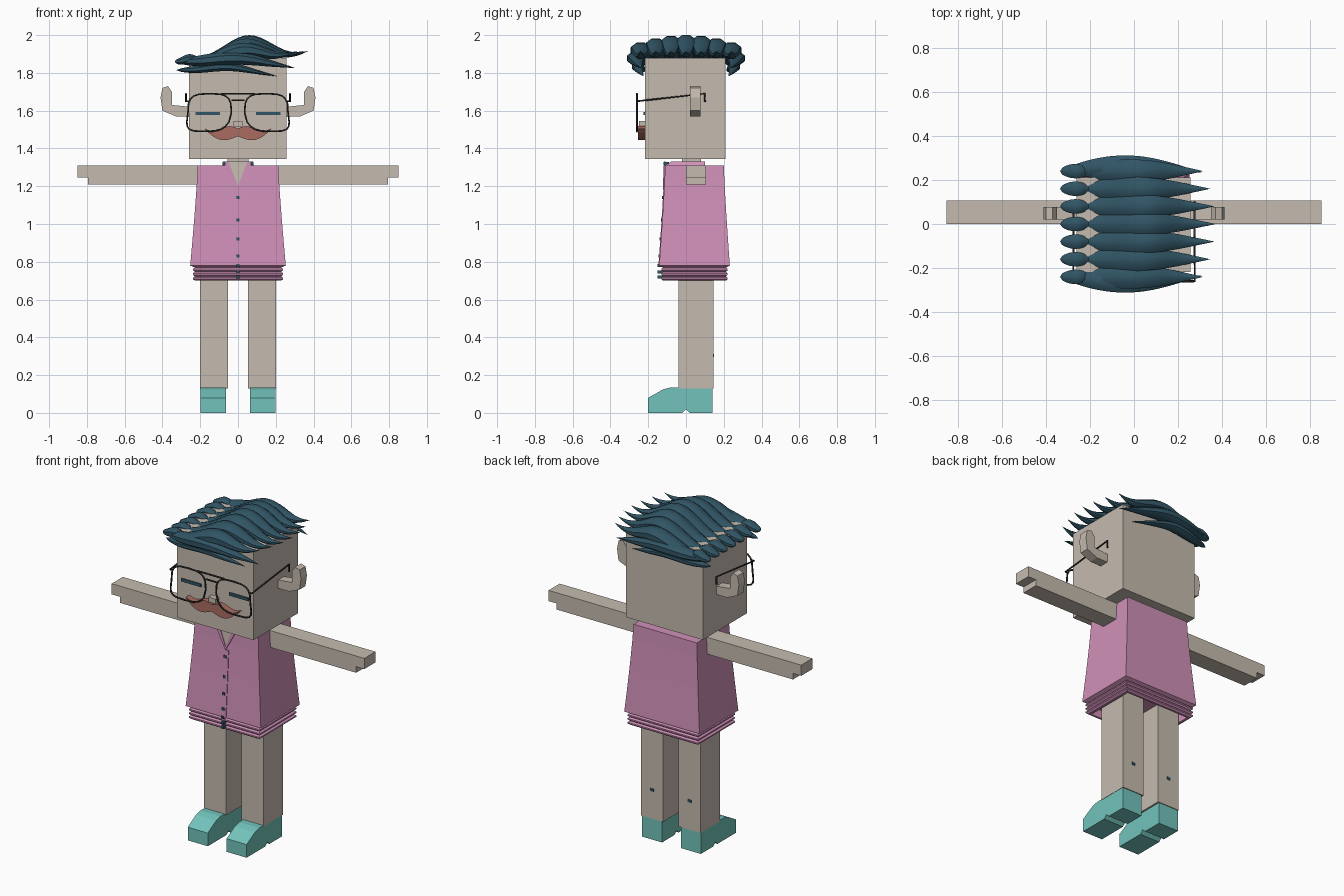
import bpy, bmesh, math
from math import sin, cos, pi

if "Cube" in bpy.data.objects:
    bpy.data.objects.remove(bpy.data.objects["Cube"], do_unlink=True)


def material(name, *rgb):
    made = bpy.data.materials.new(name)
    made.use_nodes = True
    made.diffuse_color = (*rgb, 1)
    made.node_tree.nodes["Principled BSDF"].inputs["Base Color"].default_value = (*rgb, 1)
    return made


SKIN = material("skin beige", 0.56, 0.5, 0.43)
PINK = material("shirt pink", 0.63, 0.28, 0.48)
TEAL = material("shoe teal", 0.17, 0.55, 0.5)
NAVY = material("hair blue", 0.03, 0.09, 0.13)
RUST = material("moustache red", 0.4, 0.15, 0.12)
DARK = material("frame grey", 0.03, 0.03, 0.03)


def loft(name, rings, mat, smooth=False):
    """Skin a stack of equal-length rings and cap both ends."""
    bm = bmesh.new()
    loops = [[bm.verts.new(point) for point in ring] for ring in rings]
    for lower, upper in zip(loops, loops[1:]):
        for i in range(len(lower)):
            bm.faces.new((lower[i - 1], lower[i], upper[i], upper[i - 1]))
    bm.faces.new(loops[0])
    bm.faces.new(loops[-1])
    bmesh.ops.recalc_face_normals(bm, faces=bm.faces)
    mesh = bpy.data.meshes.new(name)
    bm.to_mesh(mesh)
    bm.free()
    mesh.materials.append(mat)
    part = bpy.data.objects.new(name, mesh)
    bpy.context.collection.objects.link(part)
    if smooth:
        bpy.ops.object.select_all(action="DESELECT")
        part.select_set(True)
        bpy.context.view_layer.objects.active = part
        bpy.ops.object.shade_smooth_by_angle(angle=math.radians(40))


def rect(z, left, right, front, back):
    return [(left, front, z), (right, front, z), (right, back, z), (left, back, z)]


def box(name, xs, ys, zs, mat):
    loft(name, [rect(z, *xs, *ys) for z in zs], mat)


def front_prism(name, outline, front, back, mat):
    """Extrude an x-z outline along y."""
    loft(name, [[(x, y, z) for x, z in outline] for y in (front, back)], mat)


def tube(name, points, mat, cyclic=False):
    curve = bpy.data.curves.new(name, "CURVE")
    curve.dimensions = "3D"
    curve.bevel_depth = 0.005
    curve.bevel_resolution = 1
    curve.use_fill_caps = True
    spline = curve.splines.new("POLY")
    spline.points.add(len(points) - 1)
    for point, position in zip(spline.points, points):
        point.co = (*position, 1)
    spline.use_cyclic_u = cyclic
    curve.materials.append(mat)
    bpy.context.collection.objects.link(bpy.data.objects.new(name, curve))


def lock(name, start, end, y, base, crest, curl, width, bulge=0):
    """Arched hair spindle running along x, with a thinner tail that curls."""
    steps, sides = 20, 8
    rings = []
    for i in range(steps + 1):
        t = i / steps
        arch = max(sin(pi * t), 0.001)
        half = width * arch ** 0.5 * (1 - 0.8 * t ** 3)
        middle = base + crest * arch ** 3 + curl * t ** 4
        ring = []
        for k in range(sides):
            angle = 2 * pi * (k + 0.5) / sides
            ring.append((start + (end - start) * t, y + bulge * arch + half * cos(angle),
                         middle + 0.75 * half * sin(angle)))
        rings.append(ring)
    loft(name, rings, NAVY, True)


# Head, neck and nose
FACE = -0.217
box("head", (-0.26, 0.256), (FACE, 0.21), (1.345, 1.88), SKIN)
box("neck", (-0.055, 0.055), (-0.02, 0.08), (1.29, 1.36), SKIN)
box("nose", (-0.025, 0.025), (-0.25, FACE), (1.515, 1.545), SKIN)

# Shirt flaring down to a ribbed, hollow hem
SHOULDER, WAIST, HEM = 1.31, 0.78, 0.7


def flare(z):
    drop = (SHOULDER - z) / (SHOULDER - WAIST)
    return 0.04 * min(max(drop, 0), 1) ** 1.2


def shirt_front(z):
    return -0.11 - 0.8 * flare(z)


def shirt_ring(z, grow):
    side, depth = 0.213 + grow, 0.8 * grow
    return rect(z, -side, side, -0.11 - depth, 0.2 + depth)


def spread(top, bottom, count):
    return [top + (bottom - top) * i / count for i in range(count + 1)]


rings = [shirt_ring(z, flare(z)) for z in spread(SHOULDER, WAIST, 6)]
for i, z in enumerate(spread(WAIST - 0.01, HEM, 9)):
    rings.append(shirt_ring(z, 0.015 if i % 3 == 0 else 0.026))
rings += [shirt_ring(z, 0) for z in (HEM, HEM + 0.05)]
loft("shirt", rings, PINK)


def plate(name, outline, lift, mat):
    """Thin plate following the shirt front."""
    loft(name, [[(x, shirt_front(z) + d, z) for x, z in outline] for d in (-lift, 0.001)], mat)


# Collar, neck opening, placket and buttons
COLLAR = 1.33
loft("collar", [rect(SHOULDER, -0.085, 0.085, -0.109, 0.1),
                rect(COLLAR, -0.075, 0.075, -0.08, 0.1)], PINK)
plate("neck_opening", [(-0.055, COLLAR), (0, 1.19), (0.055, COLLAR)], 0.003, SKIN)
loft("placket", [rect(z, -0.004, 0.02, shirt_front(z) - 0.004, shirt_front(z))
                 for z in spread(1.18, WAIST, 4)], PINK)


def button(x, z):
    size, y = 0.008, shirt_front(z)
    box("button", (x - size, x + size), (y - size, y + 0.02), (z - size, z + size), NAVY)


for z in (1.14, 1.02, 0.92, 0.83, 0.78, 0.745, 0.72):
    button(0, z)

# Paired parts: limbs, shoes, ears, eyelids, lapels and glasses
SHOE = [(-0.2, 0), (-0.2, 0.08), (-0.12, 0.125), (-0.08, 0.135), (0.14, 0.135),
        (0.14, 0), (0.02, 0), (0, 0.02), (-0.02, 0)]
EAR = [(0.25, 1.62), (0.35, 1.63), (0.35, 1.7), (0.37, 1.73), (0.4, 1.72),
       (0.41, 1.67), (0.4, 1.6), (0.33, 1.57), (0.25, 1.57)]
GLASS, TEMPLE = -0.26, 0.275


def squared(value):
    """Flatten a sine or cosine towards a rounded square."""
    return math.copysign(abs(value) ** 0.6, value)


for s, side in ((-1, "right_"), (1, "left_")):
    def span(inner, outer):
        return s * inner, s * outer

    arm_depth = (0, 0.107)
    box(side + "arm", span(0.19, 0.795), arm_depth, (1.208, SHOULDER), SKIN)
    box(side + "hand", span(0.79, 0.85), arm_depth, (1.245, SHOULDER), SKIN)
    box(side + "leg", span(0.052, 0.2), (-0.04, 0.145), (0.13, 0.76), SKIN)
    box(side + "calf_mark", span(0.115, 0.137), (0.14, 0.149), (0.297, 0.313), NAVY)
    loft(side + "shoe", [[(x, y, z) for y, z in SHOE] for x in span(0.063, 0.198)], TEAL)
    front_prism(side + "ear", [(s * x, z) for x, z in EAR], 0.02, 0.077, SKIN)
    box(side + "eyelid", span(0.095, 0.225), (FACE - 0.007, FACE), (1.576, 1.594), NAVY)
    plate(side + "lapel", [(s * 0.05, COLLAR), (0, 1.2), (0, 1.18), (s * 0.08, COLLAR)], 0.007, PINK)
    button(s * 0.075, 1.32)

    rim = []
    for i in range(20):
        across, up = cos(pi * i / 10), sin(pi * i / 10)
        rim.append((s * (0.15 + 0.115 * squared(across) - 0.03 * min(up, 0)),
                    GLASS, 1.59 + 0.1 * squared(up)))
    tube(side + "lens_rim", rim, DARK, True)
    hinge, bend = (s * TEMPLE, GLASS, 1.65), (s * TEMPLE, 0.1, 1.69)
    tube(side + "temple", [(s * 0.26, GLASS, 1.65), hinge, bend, (s * TEMPLE, 0.1, 1.645)], DARK)

for name, half, z in (("upper_bridge", 0.09, 1.69), ("lower_bridge", 0.035, 1.655)):
    tube(name, [(-half, GLASS, z), (half, GLASS, z)], DARK)

# Moustache with a waved top edge and upturned tips
stations = [i / 8 for i in range(-8, 9)]
upper = [(0.175 * t, 1.505 + 0.013 * sin(2 * pi * abs(t))) for t in stations]
lower = [(0.175 * t, 1.465 - 0.025 * sin(pi * abs(t)) + 0.038 * abs(t) ** 3) for t in stations]
front_prism("moustache", upper + lower[::-1], -0.253, FACE, RUST)

# Crown locks with a short tuft at each root
for row in range(-3, 4):
    y = 0.08 * row
    lock("crown_lock", -0.25, 0.37 - y * y, y, 1.86, 0.098 - 0.7 * y * y, 0.055, 0.062)
    lock("tuft", -0.335, -0.17, y, 1.86, 0.015, 0.01, 0.038)

# Lower locks along the front and back edges
for s, name in ((-1, "front_"), (1, "back_")):
    lock(name + "edge_lock", -0.325, 0.305, s * 0.235, 1.86, 0.02, -0.035, 0.055, s * 0.03)
    lock(name + "fringe_lock", -0.325, 0.205, s * 0.225, 1.815, 0.02, -0.033, 0.037, s * 0.03)
